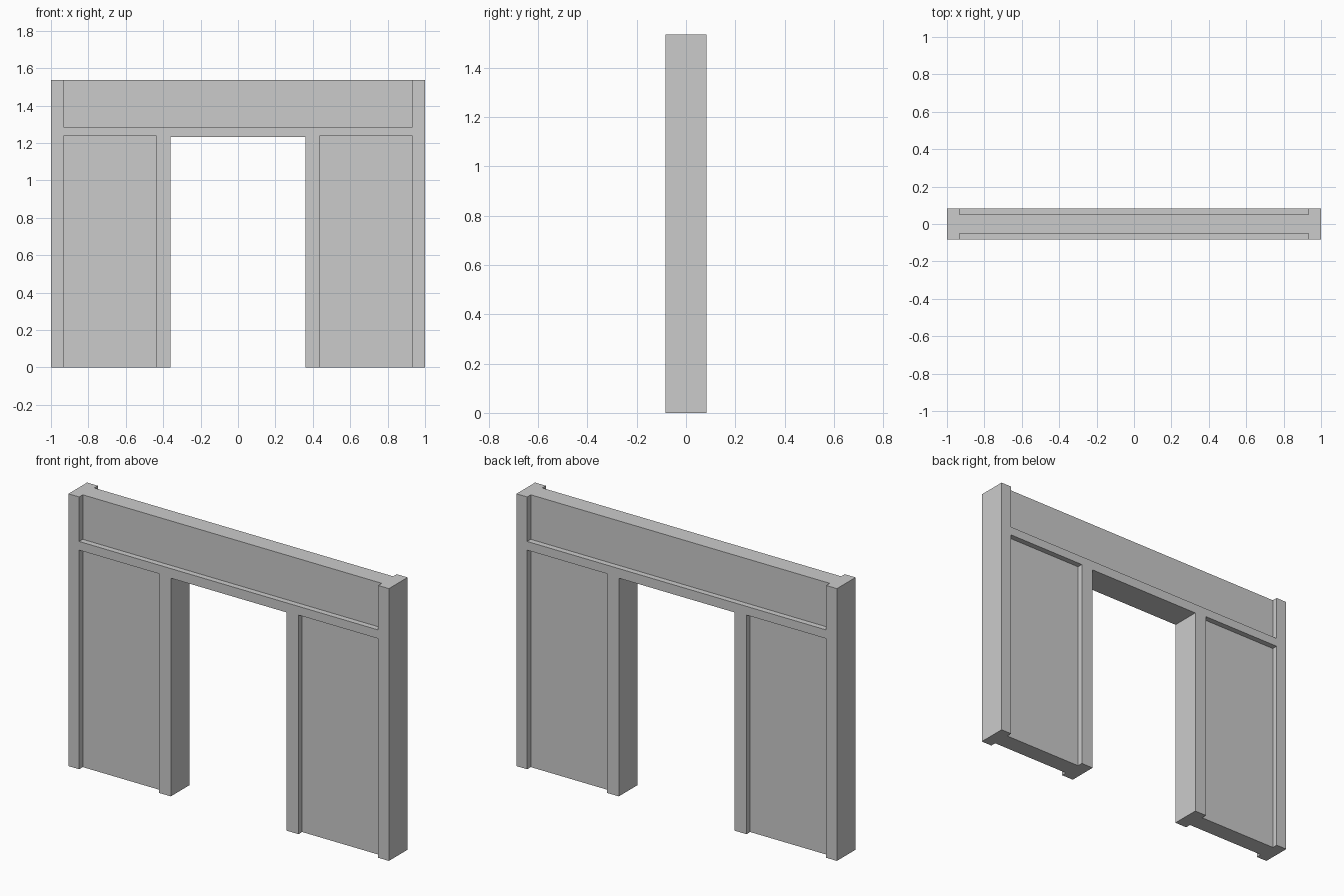
import bpy, bmesh
from mathutils import Vector

if "Cube" in bpy.data.objects:
    bpy.data.objects.remove(bpy.data.objects["Cube"])

W, H, D = 1.0, 1.536, 0.083        # half width, height, half depth
OPEN_X, OPEN_Z = 0.361, 1.231      # doorway half width and height
PANEL_Y = 0.051                    # recessed panel face
IN_X, OUT_X = 0.436, 0.933         # side panel edges
PANEL_TOP, RAIL_TOP = 1.236, 1.285 # horizontal rail between panels


def prism(name, profile, y0, y1):
    """Extrude an XZ outline from y0 to y1."""
    bm = bmesh.new()
    face = bm.faces.new([bm.verts.new((x, y0, z)) for x, z in profile])
    ext = bmesh.ops.extrude_face_region(bm, geom=[face])
    verts = [v for v in ext["geom"] if isinstance(v, bmesh.types.BMVert)]
    bmesh.ops.translate(bm, verts=verts, vec=Vector((0, y1 - y0, 0)))
    bmesh.ops.recalc_face_normals(bm, faces=bm.faces)
    mesh = bpy.data.meshes.new(name)
    bm.to_mesh(mesh)
    bm.free()
    obj = bpy.data.objects.new(name, mesh)
    bpy.context.collection.objects.link(obj)
    return obj


def carve(target, x0, x1, z0, z1, y0, y1):
    """Cut a box-shaped recess out of the target."""
    cutter = prism("recess_cutter", [(x0, z0), (x1, z0), (x1, z1), (x0, z1)], y0, y1)
    cutter.hide_render = True
    mod = target.modifiers.new("recess", 'BOOLEAN')
    mod.operation, mod.solver, mod.object = 'DIFFERENCE', 'EXACT', cutter
    bpy.context.view_layer.objects.active = target
    bpy.ops.object.modifier_apply(modifier=mod.name)
    bpy.data.objects.remove(cutter, do_unlink=True)


# Wall with doorway
wall = prism("doorway_wall", [
    (-W, 0), (-OPEN_X, 0), (-OPEN_X, OPEN_Z), (OPEN_X, OPEN_Z),
    (OPEN_X, 0), (W, 0), (W, H), (-W, H)], -D, D)

# Recessed panels on front and back: two side panels and the header
for y0, y1 in ((-D - 0.1, -PANEL_Y), (PANEL_Y, D + 0.1)):
    carve(wall, -OUT_X, -IN_X, -0.1, PANEL_TOP, y0, y1)
    carve(wall, IN_X, OUT_X, -0.1, PANEL_TOP, y0, y1)
    carve(wall, -OUT_X, OUT_X, RAIL_TOP, H + 0.1, y0, y1)
